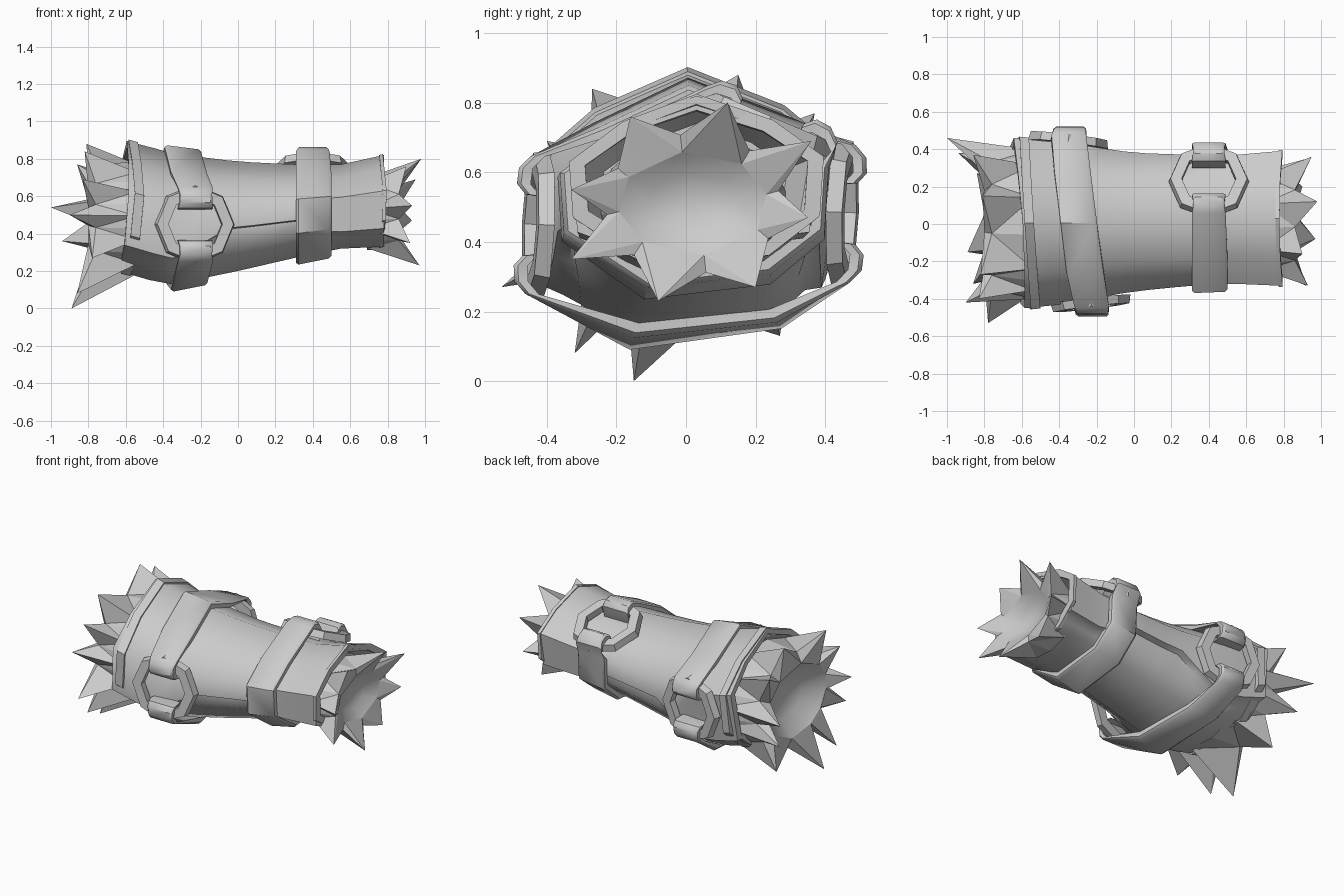
import bpy, bmesh, math
from mathutils import Vector

if "Cube" in bpy.data.objects:
    bpy.data.objects.remove(bpy.data.objects["Cube"])

GREY = bpy.data.materials.new("plain grey")
GREY.diffuse_color = (0.6, 0.6, 0.6, 1)
GREY.use_nodes = True
GREY.node_tree.nodes["Principled BSDF"].inputs["Base Color"].default_value = GREY.diffuse_color


def make(name, verts, faces, angle=35):
    bm = bmesh.new()
    vs = [bm.verts.new(v) for v in verts]
    for f in faces:
        bm.faces.new([vs[i] for i in f])
    bmesh.ops.recalc_face_normals(bm, faces=bm.faces)
    me = bpy.data.meshes.new(name)
    bm.to_mesh(me)
    bm.free()
    ob = bpy.data.objects.new(name, me)
    bpy.context.collection.objects.link(ob)
    me.materials.append(GREY)
    bpy.context.view_layer.objects.active = ob
    ob.select_set(True)
    bpy.ops.object.shade_smooth_by_angle(angle=math.radians(angle))
    ob.select_set(False)
    return ob


def loft(name, rings, closed=False, angle=35):
    """Skin equal-length closed rings; either capped or joined into a loop."""
    n, m = len(rings[0]), len(rings)
    faces = [(i * n + j, i * n + (j + 1) % n,
              (i + 1) % m * n + (j + 1) % n, (i + 1) % m * n + j)
             for i in range(m if closed else m - 1) for j in range(n)]
    if not closed:
        faces += [tuple(range(n)), tuple(range((m - 1) * n, m * n))]
    return make(name, [v for r in rings for v in r], faces, angle)


# Sleeve outline: x, y centre, half width, bottom, top
STATIONS = [(-0.62, 0.005, 0.455, 0.2, 0.895), (-0.37, 0.005, 0.43, 0.125, 0.83),
            (0.0, 0.01, 0.37, 0.2, 0.785), (0.3, 0.02, 0.35, 0.27, 0.77),
            (0.55, 0.025, 0.345, 0.32, 0.77), (0.78, 0.03, 0.36, 0.33, 0.82)]
SHAPE = [(-1, .22), (-.58, .68), (0, 1), (.6, .7), (1, .28),
         (.97, -.4), (.57, -.85), (-.36, -1), (-.97, -.42)]


def seamed(x):
    """Outline with an overlapping seam that drops low near both ends."""
    s = min(1, max(0, (-.05 - x) / .25, (x - .32) / .15))
    pair = [((.99, -.15), (.9, -.6)), ((.88, -.18), (.79, -.62)), ((.88, -.44), (.7, -.72)),
            ((-.87, -.46), (-.72, -.74)), ((-.88, -.22), (-.84, -.66)), ((-1, -.2), (-.95, -.6))]
    p = [tuple(a + (b - a) * s for a, b in zip(*q)) for q in pair]
    return SHAPE[:5] + p[:3] + SHAPE[6:8] + p[3:]


def surf(x, u, grow=0.0, scale=1.0):
    x0 = min(max(x, STATIONS[0][0]), STATIONS[-1][0])
    for a, b in zip(STATIONS, STATIONS[1:]):
        if x0 <= b[0]:
            k = (x0 - a[0]) / (b[0] - a[0])
            _, yc, hy, lo, hi = [p + (q - p) * k for p, q in zip(a, b)]
            break
    lean = (.025 * u[1] - .03 * u[0]) if x < -.45 else 0   # slanted wide end
    return Vector((x + lean, yc + u[0] * (hy * scale + grow),
                   (lo + hi) / 2 + u[1] * ((hi - lo) / 2 * scale + grow)))


def ring(x, grow=0.0, scale=1.0):
    return [surf(x, u, grow, scale) for u in seamed(x)]


# Sleeve with recessed openings at both ends
xs = [-.62, -.55, -.46, -.35, -.17, -.05, .07, .2, .32, .43, .55, .67, .78]
loft("sleeve", [ring(-.5, 0, .8), ring(-.62, 0, .9)] + [ring(x) for x in xs] +
     [ring(.78, 0, .9), ring(.68, 0, .75)], angle=55)


def cuff(name, x0, x1, grow, lean):
    def edge(x, g):
        return [surf(x + lean * (1 - abs(u[1])), u, g) for u in SHAPE]
    loft(name, [edge(x0, -.04), edge(x0, grow), edge(x1, grow), edge(x1, -.04)],
         True, 30)


cuff("large_cuff", -.61, -.56, .01, .03)
cuff("small_cuff", .755, .775, .006, .025)


# Octagonal buckle rings, each returned as a frame for the strap ends
def buckle(name, centre, normal, r_out=.215, r_in=.145, thick=.045):
    n = Vector(normal).normalized()
    side = Vector((1, 0, 0))
    side = (side - n * side.dot(n)).normalized()
    up = n.cross(side)
    if up.z < 0:
        up = -up
    rings = []
    for k in range(8):
        a = math.tau * k / 8
        d = side * math.cos(a) + up * math.sin(a)
        rings.append([Vector(centre) + d * r + n * h for r, h in
                      ((r_in, -thick / 2), (r_in, thick / 2),
                       (r_out - .01, thick / 2), (r_out, -thick / 2))])
    loft(name, rings, True, 25)
    return Vector(centre), n, up


FRONT = buckle("front_buckle", (-.23, -.425, .45), (.12, -1, .04))
BACK = buckle("back_buckle", (-.35, .45, .485), (.12, 1, -.04))
TOP = buckle("top_buckle", (.4, .235, .74), (0, .39, .92))


# Straps: bands over the sleeve corners that hook over a buckle at each end
def hook(frame, sign, reach):
    c, n, up = frame
    return [(c + up * sign * (r + reach) + n * h, n, w) for r, h, w in
            ((.1, -.005, .95), (.105, .04, .95), (.135, .066, .9),
             (.18, .062, .88), (.215, .03, .95))]


def strap(name, start, corners, end, xc, tilt, reach, width=.195, lift=.04):
    section = ((-1, -.04), (-1, -.012), (-.85, 0), (.85, 0), (1, -.012), (1, -.04))
    half = width / 2

    def across(path):
        return [[p + Vector((dx * half * w, 0, 0)) + n * g for dx, g in section]
                for p, n, w in path]
    middle = [[surf(xc + tilt * SHAPE[i][0] + dx * half, SHAPE[i], lift + g)
               for dx, g in section] for i in corners]
    loft(name, across(hook(*start, reach)) + middle + across(hook(*end, reach))[::-1],
         False, 40)


strap("large_strap_upper", (FRONT, 1), [1, 2, 3], (BACK, 1), -.295, -.055, -.02)
strap("large_strap_lower", (BACK, -1), [6, 7], (FRONT, -1), -.28, -.055, -.015)
AHEAD = -1 if TOP[2].y > 0 else 1
strap("small_strap", (TOP, AHEAD), [1, 0, 8, 7, 6, 5, 4], (TOP, -AHEAD), .405, 0, -.01, .19)


# Fur: a ring of pointed tufts around a shallow hollow centre
def fur(name, centre, tips, base, valley, rim, bowl_x):
    """base, valley and rim are (x, y radius, z radius)."""
    cy, cz = centre
    tips = sorted(tips, key=lambda p: math.atan2(p[2] - cz, p[1] - cy))
    n = len(tips)
    ang = [math.atan2(p[2] - cz, p[1] - cy) for p in tips]
    gap = [(ang[i - 1] - (math.tau if i == 0 else 0) + ang[i]) / 2 for i in range(n)]

    def loop(spec, angles):
        x, ry, rz = spec
        return [(x, cy + ry * math.cos(a), cz + rz * math.sin(a)) for a in angles]
    verts = (loop(base, gap) + loop(base, ang) + loop(valley, gap) + loop(rim, gap) + tips)
    B, M, V, R, T = [k * n for k in range(5)]
    faces = []
    for i in range(n):
        j = (i + 1) % n
        faces += [(R + i, V + i, T + i), (R + i, T + i, R + j), (R + j, T + i, V + j),
                  (V + i, B + i, M + i), (V + i, M + i, T + i),
                  (V + j, T + i, M + i), (V + j, M + i, B + j)]
    make(name, verts, faces, 12)
    # smooth hollow inside the rim
    inner = loop(rim, gap) + loop((rim[0] * .25 + bowl_x * .75, rim[1] * .6, rim[2] * .6), gap)
    inner.append((bowl_x, cy, cz))
    make(name + "_hollow", inner,
         [f for i in range(n) for f in ((i, (i + 1) % n, n + (i + 1) % n, n + i),
                                        (n + i, n + (i + 1) % n, 2 * n))], 80)


fur("small_fur", (.02, .51),
    [(.98, .12, .8), (.95, .36, .69), (.93, .35, .47), (.9, .2, .27), (.97, -.08, .23),
     (.92, -.33, .35), (.93, -.33, .55), (.9, -.16, .76)],
    (.69, .27, .2), (.86, .25, .2), (.855, .215, .15), .79)

fur("large_fur", (0, .48),
    [(-.82, -.27, .84), (-.81, .15, .88), (-.86, .37, .77), (-1, .46, .54), (-.94, .38, .36),
     (-.84, .27, .13), (-.89, -.15, 0), (-.86, -.32, .08),
     (-.78, -.53, .27), (-.9, -.42, .5), (-.83, -.4, .69)],
    (-.54, .4, .31), (-.76, .36, .29), (-.8, .3, .23), -.68)
